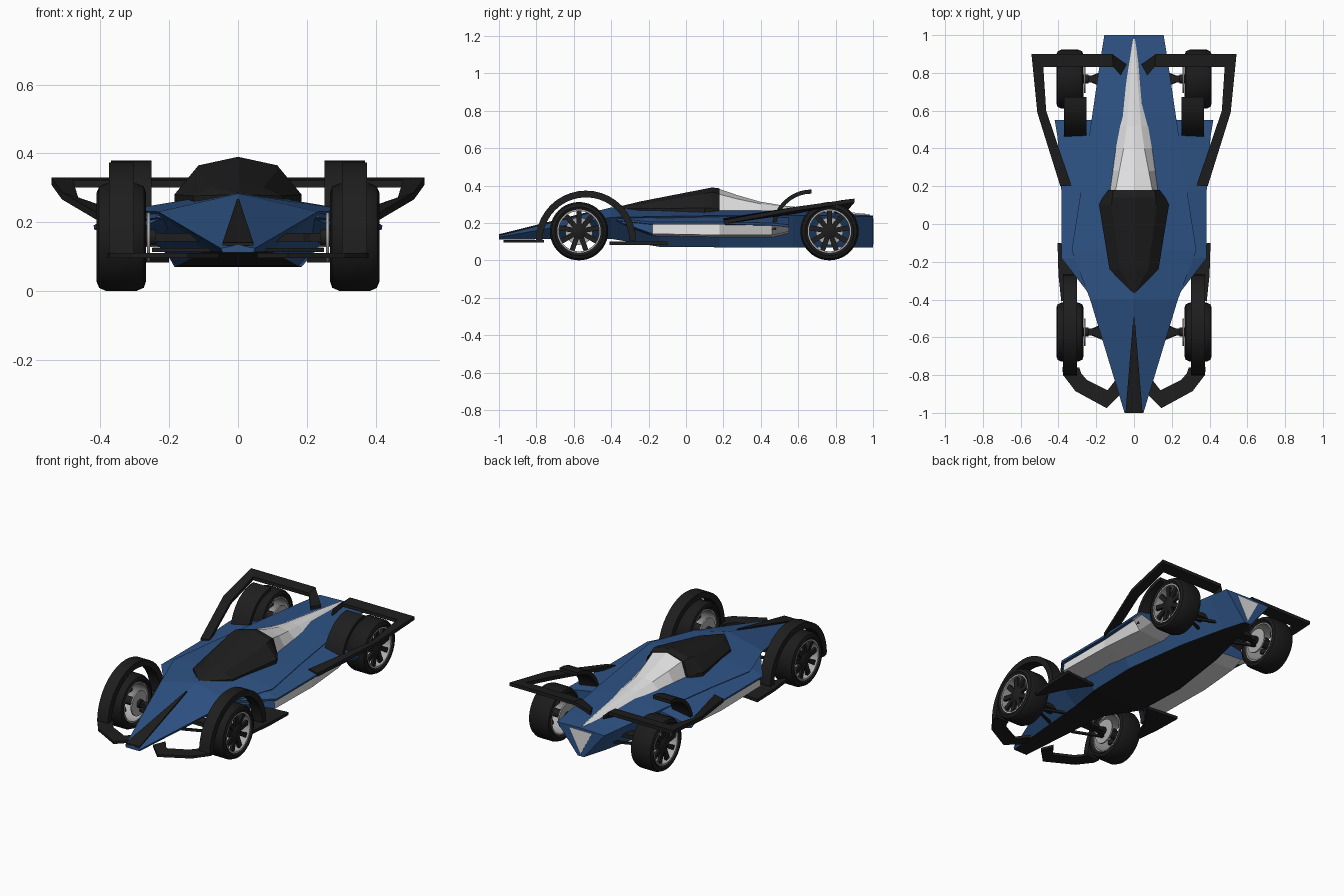
import bpy, bmesh, math
from mathutils import Matrix

if "Cube" in bpy.data.objects:
    bpy.data.objects.remove(bpy.data.objects["Cube"])


def material(name, rgb):
    m = bpy.data.materials.new(name)
    m.diffuse_color = (*rgb, 1)
    m.use_nodes = True
    m.node_tree.nodes["Principled BSDF"].inputs["Base Color"].default_value = m.diffuse_color
    return m


BLUE = material("blue paint", (0.027, 0.086, 0.235))
BLACK = material("black plastic", (0.013, 0.013, 0.013))
WHITE = material("white paint", (0.75, 0.75, 0.75))
GREY = material("grey metal", (0.42, 0.42, 0.42))
TIRE = material("tire rubber", (0.011, 0.011, 0.011))


def finish(name, bm, mats, rule=None, smooth=False):
    bmesh.ops.remove_doubles(bm, verts=bm.verts, dist=1e-5)
    bmesh.ops.recalc_face_normals(bm, faces=bm.faces)
    bm.normal_update()
    if rule:
        for f in bm.faces:
            f.material_index = rule(f.calc_center_median(), f.normal)
    me = bpy.data.meshes.new(name)
    bm.to_mesh(me)
    bm.free()
    for m in mats:
        me.materials.append(m)
    ob = bpy.data.objects.new(name, me)
    bpy.context.collection.objects.link(ob)
    if smooth:
        bpy.ops.object.select_all(action='DESELECT')
        ob.select_set(True)
        bpy.context.view_layer.objects.active = ob
        bpy.ops.object.shade_smooth_by_angle(angle=math.radians(35))
    return ob


def loft(name, rings, mats, rule=None, closed=False, smooth=False, both=False):
    """Skin a row of equal-count rings; 'both' also builds the mirrored side."""
    for s in ((1, -1) if both else (1,)):
        bm = bmesh.new()
        vr = [[bm.verts.new((p[0] * s, p[1], p[2])) for p in r] for r in rings]
        n = len(vr[0])
        pairs = list(zip(vr, vr[1:])) + ([(vr[-1], vr[0])] if closed else [])
        for a, b in pairs:
            for i in range(n):
                j = (i + 1) % n
                bm.faces.new((a[i], a[j], b[j], b[i]))
        if not closed:
            bm.faces.new(vr[0])
            bm.faces.new(vr[-1])
        side = ("_left" if s > 0 else "_right") if both else ""
        finish(name + side, bm, mats, rule, smooth)


def ribbon(name, pairs, thick, mat):
    """Flat strip through (outer, inner) point pairs, on both sides."""
    rings = [[o, i, (i[0], i[1], i[2] - thick), (o[0], o[1], o[2] - thick)] for o, i in pairs]
    loft(name, rings, [mat], both=True)


def arch(name, cy, cz, r0, r1, x0, x1, a0, a1, n):
    rings = []
    for k in range(n + 1):
        a = math.radians(a0 + (a1 - a0) * k / n)
        c, s = math.cos(a), math.sin(a)
        rings.append([(x, cy + r * c, cz + r * s)
                      for x, r in ((x0, r0), (x0, r1), (x1, r1), (x1, r0))])
    loft(name, rings, [BLACK], smooth=True, both=True)


def lathe(name, profile, cy, cz, mat, n=40):
    """Turn an (x, radius) profile around the wheel axis."""
    rings = []
    for k in range(n):
        a = 2 * math.pi * k / n
        rings.append([(x, cy + r * math.cos(a), cz + r * math.sin(a)) for x, r in profile])
    loft(name, rings, [mat], closed=True, smooth=True, both=True)


# Body hull: y, ridge z, edge x/z, floor x/z
hull = [(-1.0, .134, .05, .124, .045, .112), (-.4, .283, .232, .23, .095, .115),
        (-.14, .29, .33, .235, .175, .072), (.18, .29, .28, .24, .185, .07),
        (.57, .278, .222, .24, .13, .07), (.87, .25, .178, .238, .06, .07),
        (1.0, .24, .157, .235, .02, .07)]
rings = [[(0, y, t), (ex, y, ez), (lx, y, lz), (-lx, y, lz), (-ex, y, ez)]
         for y, t, ex, ez, lx, lz in hull]
loft("body_hull", rings, [BLUE, BLACK],
     lambda c, n: 1 if abs(c.x) < .01 and n.z < -.8 else 0)

# Nose stripe and tail panel
loft("nose_stripe", [[(.045, -1.0, .14), (-.045, -1.0, .14), (-.045, -1.0, .132), (.045, -1.0, .132)],
                     [(.003, -.49, .267), (-.003, -.49, .267), (-.003, -.49, .258), (.003, -.49, .258)]], [BLACK])
loft("tail_panel", [[(.075, y, .225), (-.075, y, .225), (0, y, .085)] for y in (.995, 1.0015)], [WHITE])


# Canopy and white engine cover: y, base x/z, middle x/z, ridge z
def dome(name, rows, mat):
    loft(name, [[(0, y, t), (mx, y, mz), (bx, y, bz), (bx, y, bz - .03),
                 (-bx, y, bz - .03), (-bx, y, bz), (-mx, y, mz)]
                for y, bx, bz, mx, mz, t in rows], [mat])


dome("canopy", [(-.365, .008, .28, .004, .284, .286), (-.24, .13, .276, .075, .302, .316),
                (.10, .185, .28, .12, .358, .382), (.14, .165, .28, .115, .365, .39),
                (.18, .135, .28, .11, .355, .385)], BLACK)
dome("engine_cover", [(.165, .128, .27, .10, .357, .386), (.28, .112, .268, .078, .327, .347),
                      (.40, .096, .266, .055, .302, .313), (.52, .078, .264, .038, .286, .293),
                      (.98, .005, .243, .002, .246, .247)], WHITE)

# Side pods: blue top, white flanks and underside
pods = [(-.37, .20, .235, .238, .225, .225, .21, .19), (-.18, .29, .236, .385, .205, .372, .142, .24),
        (.18, .25, .24, .385, .205, .37, .135, .22), (.46, .20, .24, .405, .20, .345, .135, .18),
        (.55, .18, .235, .42, .19, .33, .155, .16)]
loft("side_pod", [[(xi, y, zi), (xo, y, zo), (xo - .002, y, zo - .012), (xo - .02, y, zo - .014),
                   (xb, y, zb), (xl, y, zb - .01)]
                  for y, xi, zi, xo, zo, xb, zb, xl in pods], [BLUE, WHITE],
     lambda c, n: 1 if -.19 < c.y < .545 and c.z < .187 and c.x * n.x > -.1 and n.z < .2 else 0,
     both=True)

# Rear wing frame
ribbon("rear_wing_frame", [((.04, .845, .265), (.07, .79, .265)),
                           ((.115, .90, .33), (.11, .83, .322)),
                           ((.543, .90, .33), (.48, .83, .322)),
                           ((.512, .59, .287), (.465, .60, .272)),
                           ((.39, .20, .215), (.33, .20, .225))], .021, BLACK)

# Front wing and side plates
ribbon("front_wing", [((.38, -.76, .11), (.29, -.76, .11)), ((.375, -.80, .11), (.28, -.79, .11)),
                      ((.31, -.885, .11), (.25, -.825, .11)), ((.145, -.975, .11), (.14, -.88, .11)),
                      ((.055, -.885, .11), (.085, -.81, .11))], .015, BLACK)
ribbon("side_plate", [((.405, -.10, .10), (.20, -.12, .10)), ((.40, -.27, .10), (.30, -.27, .10)),
                      ((.385, -.41, .10), (.36, -.40, .10))], .018, BLACK)

# Wheel arches
arch("front_fender", -.535, .105, .232, .268, .303, .375, 0, 180, 20)
arch("rear_fender", .672, .165, .192, .214, .252, .37, 90, 180, 10)

# Wheels, brakes and axles
for tag, cy in (("front", -.572), ("rear", .767)):
    cz = .156
    lathe(tag + "_tire", [(.285, .114), (.268, .130), (.274, .147), (.295, .156), (.385, .156),
                          (.404, .147), (.411, .130), (.402, .114)], cy, cz, TIRE)
    lathe(tag + "_rim", [(.277, .116), (.404, .116), (.404, .108), (.277, .108)], cy, cz, GREY)
    lathe(tag + "_brake_disc", [(.256, .02), (.256, .073), (.264, .073), (.264, .02)], cy, cz, GREY)
    lathe(tag + "_hub", [(.24, .001), (.24, .024), (.36, .024), (.365, .042), (.392, .042),
                         (.40, .028), (.40, .001)], cy, cz, BLACK, 20)
    for s, side in ((1, "_left"), (-1, "_right")):
        bm = bmesh.new()
        for k in range(9):
            m = (Matrix.Translation((s * .385, cy, cz)) @ Matrix.Rotation(2 * math.pi * k / 9, 4, 'X')
                 @ Matrix.Translation((0, 0, .070)) @ Matrix.Diagonal((.016, .027, .08, 1)))
            bmesh.ops.create_cube(bm, size=1, matrix=m)
        finish(tag + "_spokes" + side, bm, [BLACK])
    # Axle arm widening into the hull, and two lower wishbone rods
    loft(tag + "_axle_arm", [[(x, cy - w, cz + h), (x, cy + w, cz + h), (x, cy + w, cz - h), (x, cy - w, cz - h)]
                             for x, w, h in ((.08, .03, .012), (.19, .03, .012), (.21, .018, .012), (.27, .018, .012))],
         [BLACK], both=True)
    for d in (-.07, .07):
        ribbon(tag + "_wishbone", [((.08, cy + d + .008, .125), (.08, cy + d - .008, .125)),
                                   ((.25, cy + .008, .125), (.25, cy - .008, .125))], .012, BLACK)
